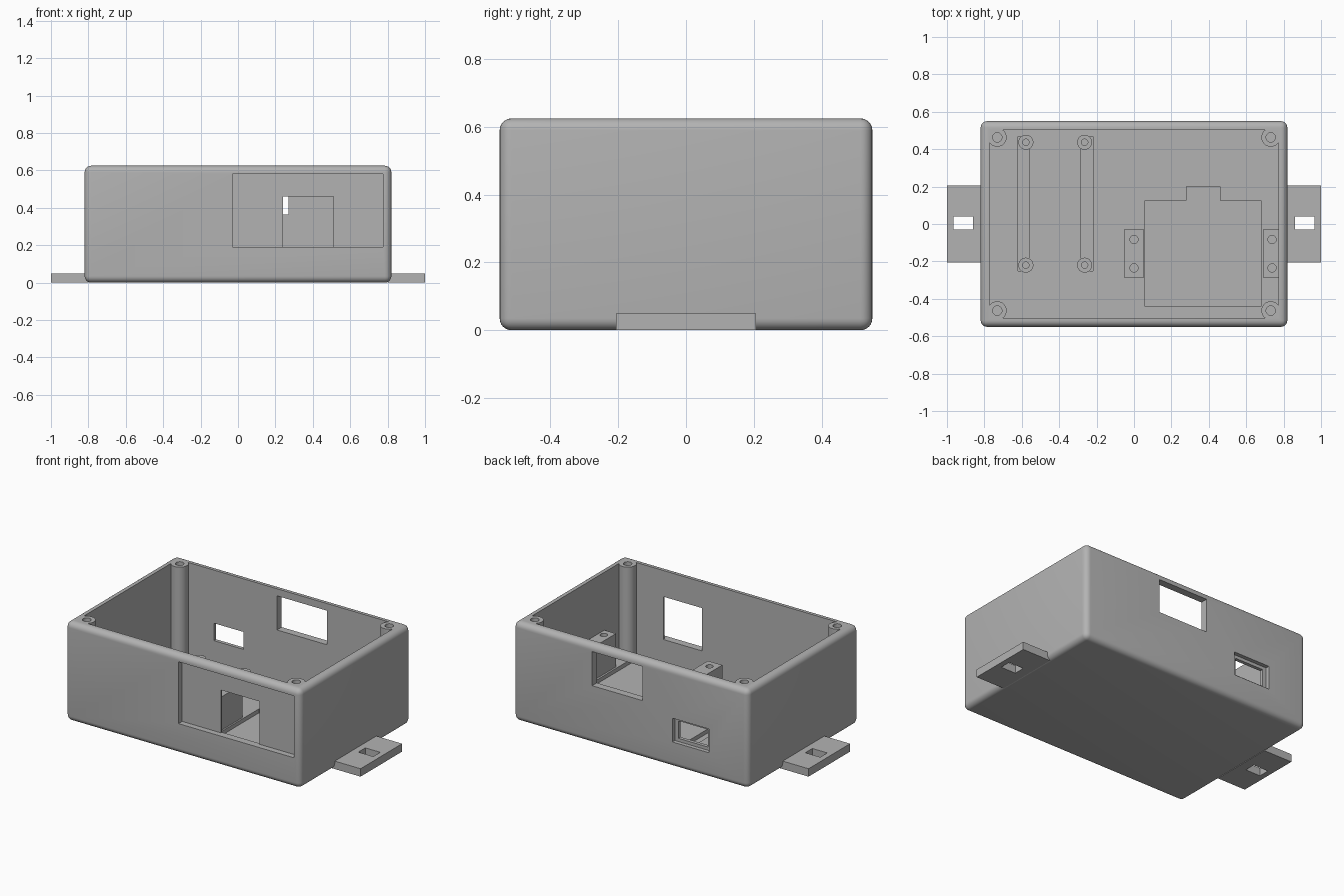
import bpy

cube = bpy.data.objects.get("Cube")
if cube:
    bpy.data.objects.remove(cube, do_unlink=True)

grey = bpy.data.materials.new("light_grey_plastic")
grey.use_nodes = True
COLOUR = (0.45, 0.45, 0.45, 1)
grey.diffuse_color = COLOUR
grey.node_tree.nodes["Principled BSDF"].inputs["Base Color"].default_value = COLOUR


def box(name, x, y, z):
    """Box from three (low, high) ranges."""
    bpy.ops.mesh.primitive_cube_add(size=1, location=[sum(r) / 2 for r in (x, y, z)])
    ob = bpy.context.object
    ob.name = name
    ob.scale = [r[1] - r[0] for r in (x, y, z)]
    bpy.ops.object.transform_apply(location=True, rotation=False, scale=True)
    ob.data.materials.append(grey)
    return ob


def rod(name, x, y, z, radius):
    """Upright cylinder over a (low, high) height range."""
    bpy.ops.mesh.primitive_cylinder_add(vertices=32, radius=radius, depth=z[1] - z[0],
                                        location=(x, y, sum(z) / 2))
    ob = bpy.context.object
    ob.name = name
    bpy.ops.object.transform_apply(location=True, rotation=False, scale=True)
    ob.data.materials.append(grey)
    return ob


def apply(ob, mod):
    bpy.context.view_layer.objects.active = ob
    bpy.ops.object.modifier_apply(modifier=mod.name)


def combine(ob, other, operation="DIFFERENCE"):
    mod = ob.modifiers.new("combine", "BOOLEAN")
    mod.operation = operation
    mod.solver = "EXACT"
    mod.object = other
    apply(ob, mod)
    bpy.data.objects.remove(other, do_unlink=True)


def smooth(ob):
    bpy.ops.object.select_all(action="DESELECT")
    ob.select_set(True)
    bpy.context.view_layer.objects.active = ob
    bpy.ops.object.shade_smooth_by_angle(angle=0.6)


TOP, FLOOR, SUNK = 0.625, 0.05, 0.025
IN_X, IN_Y = 0.773, 0.503
POST_X, POST_Y = 0.731, 0.463

# Rounded open shell
shell = box("enclosure_shell", (-0.82, 0.82), (-0.55, 0.55), (0, TOP))
bevel = shell.modifiers.new("round", "BEVEL")
bevel.width, bevel.segments = 0.035, 6
apply(shell, bevel)

cuts = [
    ("cavity", (-IN_X, IN_X), (-IN_Y, IN_Y), (FLOOR, 1)),
    ("front_recess", (-0.03, 0.775), (-0.7, -0.513), (0.19, 0.58)),
    ("front_opening", (0.24, 0.51), (-0.7, -0.47), (0.19, 0.46)),
    ("back_window", (-0.08, 0.27), (0.47, 0.7), (0.365, 0.58)),
    ("port_recess", (-0.545, -0.29), (0.525, 0.7), (0.16, 0.31)),
    ("port_opening", (-0.52, -0.315), (0.47, 0.7), (0.18, 0.29)),
    ("floor_pocket", (0.06, 0.68), (-0.44, 0.125), (SUNK, 0.1)),
    ("pocket_tab", (0.28, 0.46), (0.1, 0.2), (SUNK, 0.1)),
    ("left_pin_slot", (-0.62, -0.562), (-0.25, 0.467), (SUNK, 0.1)),
    ("right_pin_slot", (-0.283, -0.22), (-0.25, 0.467), (SUNK, 0.1)),
]
for cut in cuts:
    combine(shell, box(*cut))
smooth(shell)

# Corner screw posts, filled into the wall corners
for sx in (-1, 1):
    for sy in (-1, 1):
        x, y = sx * POST_X, sy * POST_Y
        post = rod("corner_post", x, y, (0.04, TOP), 0.05)
        fill = box("corner_fill", sorted((x, sx * (IN_X + 0.01))),
                   sorted((y, sy * (IN_Y + 0.01))), (0.04, TOP))
        combine(post, fill, "UNION")
        combine(post, rod("screw_hole", x, y, (0.3, 1), 0.025))
        smooth(post)

# Circuit board standoffs
for x in (-0.578, -0.264):
    for y in (-0.22, 0.437):
        standoff = rod("board_standoff", x, y, (0.02, 0.08), 0.04)
        combine(standoff, rod("pilot_hole", x, y, (0.04, 0.2), 0.017))
        smooth(standoff)

# Tall mounting blocks with two pilot holes each
for x, hole_x in (((-0.05, 0.05), 0), ((0.692, IN_X + 0.01), 0.738)):
    block = box("mounting_block", x, (-0.29, -0.027), (0.04, 0.26))
    for y in (-0.235, -0.083):
        combine(block, rod("pilot_hole", hole_x, y, (0.12, 0.4), 0.022))
    smooth(block)

# Slotted side ears
for side in (-1, 1):
    ear = box("mounting_ear", sorted((side * 0.8, side)), (-0.207, 0.207), (0, 0.05))
    combine(ear, box("slot", sorted((side * 0.86, side * 0.965)), (-0.03, 0.04), (-0.1, 0.2)))
